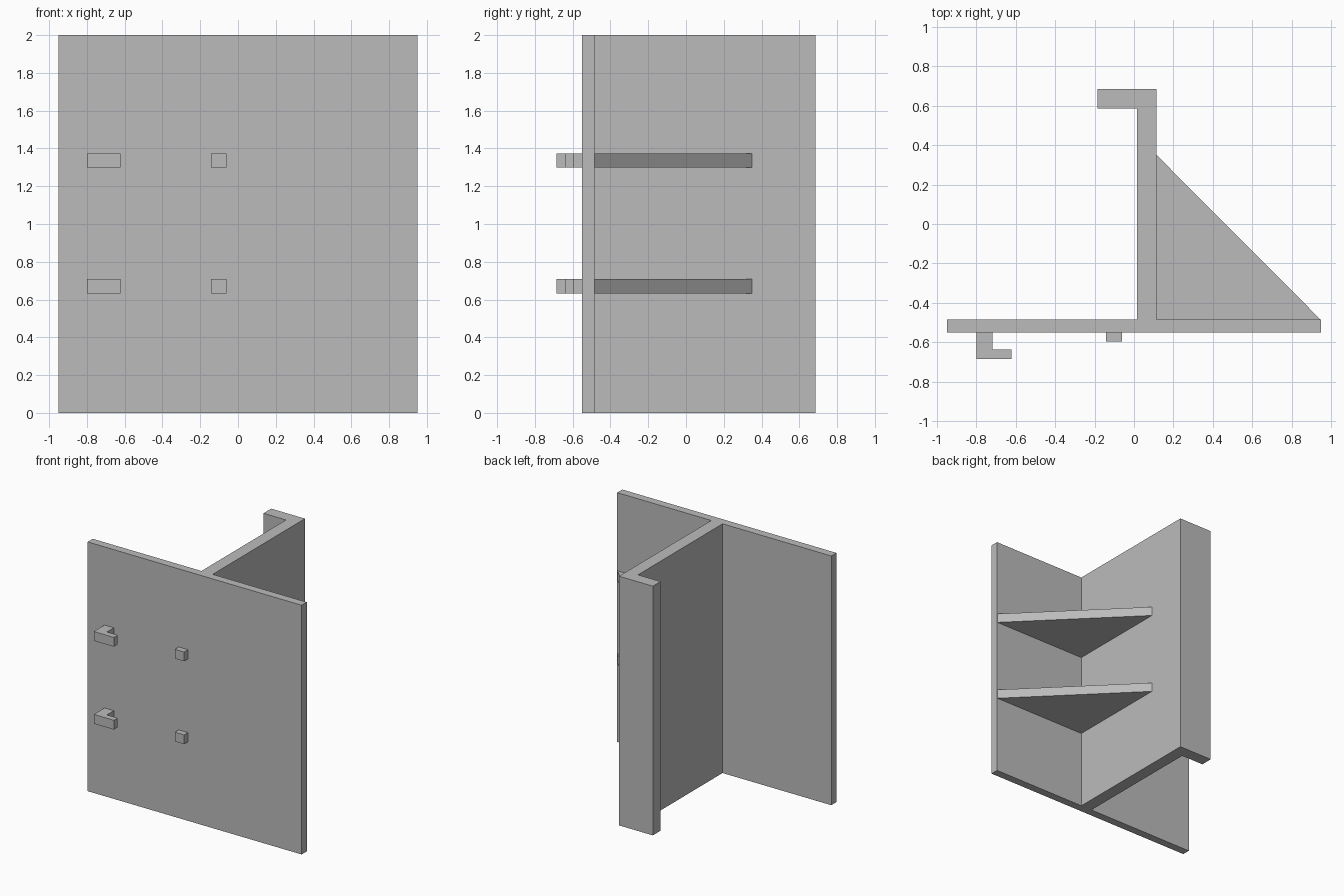
import bpy
import bmesh

cube = bpy.data.objects.get("Cube")
if cube:
    bpy.data.objects.remove(cube, do_unlink=True)

grey = bpy.data.materials.new("plain grey")
grey.use_nodes = True
colour = (0.5, 0.5, 0.5, 1)
grey.diffuse_color = colour
grey.node_tree.nodes["Principled BSDF"].inputs["Base Color"].default_value = colour


def extrude_profile(name, outline, bottom, top):
    """Raise a flat outline, listed anticlockwise from above, into a solid."""
    bm = bmesh.new()
    face = bm.faces.new([bm.verts.new((x, y, bottom)) for x, y in outline])
    raised = bmesh.ops.extrude_face_region(bm, geom=[face])["geom"]
    verts = [g for g in raised if isinstance(g, bmesh.types.BMVert)]
    bmesh.ops.translate(bm, verts=verts, vec=(0, 0, top - bottom))
    bmesh.ops.recalc_face_normals(bm, faces=bm.faces)
    mesh = bpy.data.meshes.new(name)
    bm.to_mesh(mesh)
    bm.free()
    mesh.materials.append(grey)
    obj = bpy.data.objects.new(name, mesh)
    bpy.context.collection.objects.link(obj)
    return obj


FRONT, BACK = -0.55, -0.485      # faces of the front plate
WEB_L, WEB_R = 0.015, 0.115      # sides of the upright web
END = 0.685                      # half depth of the whole bracket

# Front plate, web and back lip share one full-height section
extrude_profile("bracket_body", [
    (-0.95, FRONT), (0.95, FRONT), (0.95, BACK), (WEB_R, BACK),
    (WEB_R, END), (-0.185, END), (-0.185, 0.587), (WEB_L, 0.587),
    (WEB_L, BACK), (-0.95, BACK)], 0, 2)

# Gussets, hooks and pegs repeat at two heights
for level, bottom in (("lower", 0.633), ("upper", 1.298)):
    top = bottom + 0.075
    extrude_profile(level + "_gusset", [
        (WEB_R, BACK), (0.947, BACK), (WEB_R, 0.35)], bottom, top)
    extrude_profile(level + "_hook", [
        (-0.8, FRONT), (-0.8, -END), (-0.622, -END),
        (-0.622, -0.638), (-0.718, -0.638), (-0.718, FRONT)], bottom, top)
    extrude_profile(level + "_peg", [
        (-0.142, FRONT), (-0.142, -0.598), (-0.06, -0.598),
        (-0.06, FRONT)], bottom, top)
